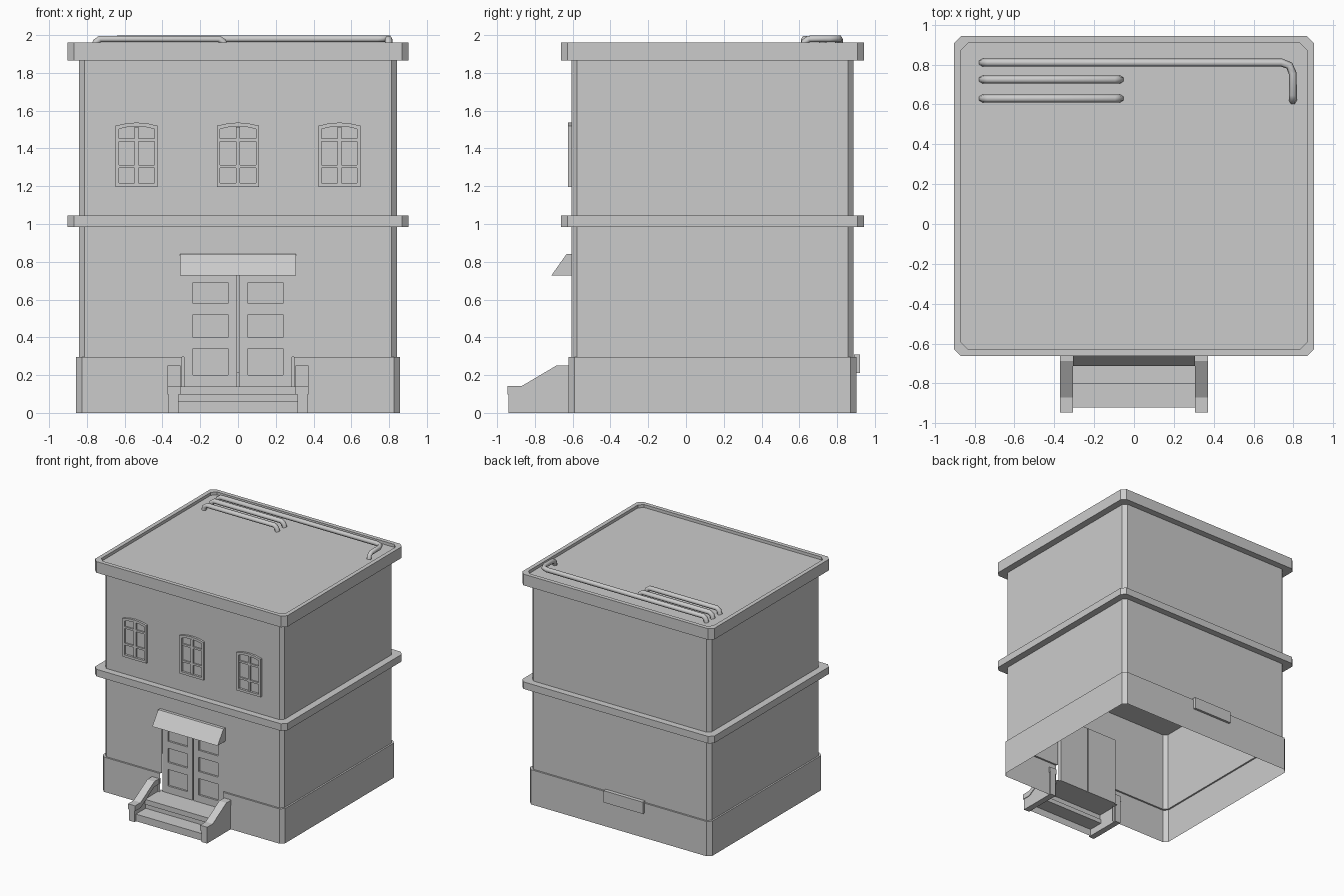
import bpy, bmesh

if "Cube" in bpy.data.objects:
    bpy.data.objects.remove(bpy.data.objects["Cube"])

CY = 0.14  # centre of the building in y


def make(name, faces):
    """Mesh object from polygons given as lists of points."""
    bm = bmesh.new()
    for f in faces:
        bm.faces.new([bm.verts.new(p) for p in f])
    bmesh.ops.remove_doubles(bm, verts=bm.verts, dist=1e-5)
    bmesh.ops.recalc_face_normals(bm, faces=bm.faces)
    me = bpy.data.meshes.new(name)
    bm.to_mesh(me)
    bm.free()
    ob = bpy.data.objects.new(name, me)
    bpy.context.collection.objects.link(ob)
    return ob


def outline(hx, hy, c, z, gap=0.0):
    """Chamfered rectangle, starting and ending at the middle (or gap) of the front."""
    pts = [(gap, -hy), (hx - c, -hy), (hx, -hy + c), (hx, hy - c), (hx - c, hy),
           (c - hx, hy), (-hx, hy - c), (-hx, c - hy), (c - hx, -hy)]
    if gap:
        pts.append((-gap, -hy))
    return [(x, y + CY, z) for x, y in pts]


def loft(rings, closed=True, caps=False):
    faces = []
    for a, b in zip(rings, rings[1:]):
        n = len(a)
        for i in range(n if closed else n - 1):
            j = (i + 1) % n
            faces.append([a[i], a[j], b[j], b[i]])
    if caps:
        faces += [rings[0], rings[-1]]
    return faces


def box(x0, x1, y0, y1, z0, z1):
    ring = lambda z: [(x0, y0, z), (x1, y0, z), (x1, y1, z), (x0, y1, z)]
    return loft([ring(z0), ring(z1)], caps=True)


def prism(profile, x0, x1):
    """Closed y-z profile pushed along x."""
    return loft([[(x, y, z) for y, z in profile] for x in (x0, x1)], caps=True)


# ground floor: open-bottomed shell with plinth and door gap
G = 0.287
make("plinth", loft([outline(.857, .762, .032, 0, G + .01), outline(.857, .762, .032, .295, G + .01),
                     outline(.843, .747, .03, .295, G + .01)], closed=False))
lower = loft([outline(.843, .747, .03, z, G) for z in (.295, .985)], closed=False)
wy = CY - .747
lower.append([(-G, wy, .73), (G, wy, .73), (G, wy, .985), (-G, wy, .985)])
make("ground_floor_walls", lower)

# upper floor, dividing band and roof with a shallow tray
make("floor_band", loft([outline(.903, .803, .035, z) for z in (.985, 1.045)], caps=True))
make("upper_floor_walls", loft([outline(.843, .747, .03, z) for z in (1.045, 1.865)]))
make("roof", loft([outline(.903, .803, .035, 1.865), outline(.903, .803, .035, 1.96),
                   outline(.868, .768, .035, 1.96), outline(.868, .768, .035, 1.935)], caps=True))

# double door with raised stiles and rails
for s, side in ((-1, "left"), (1, "right")):
    a, b = sorted((s * .004, s * G))
    parts = box(a, b, -.588, -.575, .14, .73)
    for x0, x1 in ((a, a + .05), (b - .05, b)):
        parts += box(x0, x1, -.604, -.588, .14, .73)
    for z0, z1 in ((.14, .20), (.34, .40), (.52, .58), (.69, .73)):
        parts += box(a + .05, b - .05, -.604, -.588, z0, z1)
    make("door_" + side, parts)

# canopy over the door
make("canopy", prism([(-.605, .727), (-.713, .727), (-.633, .84), (-.605, .84)], -.307, .307))

# front steps, open underneath, and their side walls with sloped caps
steps = [(-.92, 0), (-.92, .06), (-.79, .06), (-.79, .097), (-.80, .097), (-.80, .14), (-.585, .14)]
make("steps", loft([[(x, y, z) for y, z in steps] for x in (-.315, .315)], closed=False))
top = [(-.945, .142), (-.87, .142), (-.687, .25), (-.607, .25)]
low = [(y, z - .045) for y, z in top]
for s, side in ((-1, "left"), (1, "right")):
    make("step_wall_" + side, prism([(-.94, 0)] + [(-.94, low[0][1])] + low[1:] + [(-.607, 0)],
                                    s * .315, s * .367))
    make("step_cap_" + side, prism(top + low[::-1], s * .305, s * .372))

# windows: arched frame ring with glazing bars
def window_loop(w, z0, z1, rise, x, y):
    pts = [(-w, z0), (w, z0)] + [(w * t, z1 + rise * (1 - t * t)) for t in (1, .5, 0, -.5, -1)]
    return [(x + px, y, pz) for px, pz in pts]


for i, x in enumerate((-.537, 0, .537)):
    outer = (.112, 1.197, 1.52, .017)
    inner = (.094, 1.217, 1.503, .014)
    parts = loft([window_loop(*outer, x, -.605), window_loop(*outer, x, -.625),
                  window_loop(*inner, x, -.625), window_loop(*inner, x, -.605)])
    parts += box(x - .011, x + .011, -.619, -.605, 1.21, 1.513)
    for z in (1.305, 1.445):
        for x0, x1 in ((-.096, -.011), (.011, .096)):
            parts += box(x + x0, x + x1, -.619, -.605, z - .008, z + .008)
    make("window_%d" % (i + 1), parts)

# small panel on the back of the plinth
make("back_panel", box(-.24, .13, .89, .922, .21, .31))


# roof pipes, six-sided
def pipe(name, pts):
    cu = bpy.data.curves.new(name, 'CURVE')
    cu.dimensions = '3D'
    cu.bevel_depth = .02
    cu.bevel_resolution = 1
    cu.use_fill_caps = True
    sp = cu.splines.new('POLY')
    sp.points.add(len(pts) - 1)
    for p, co in zip(sp.points, pts):
        p.co = (*co, 1)
    bpy.context.collection.objects.link(bpy.data.objects.new(name, cu))


for n, y in ((2, .725), (3, .63)):
    pipe("roof_pipe_%d" % n, [(-.76, y, 1.935), (-.752, y, 1.965), (-.73, y, 1.98),
                              (-.10, y, 1.98), (-.078, y, 1.965), (-.07, y, 1.935)])
pipe("roof_pipe_1", [(-.76, .81, 1.935), (-.752, .81, 1.965), (-.73, .81, 1.98), (.74, .81, 1.98),
                     (.78, .795, 1.98), (.797, .755, 1.98), (.797, .65, 1.98),
                     (.797, .628, 1.965), (.797, .62, 1.935)])
